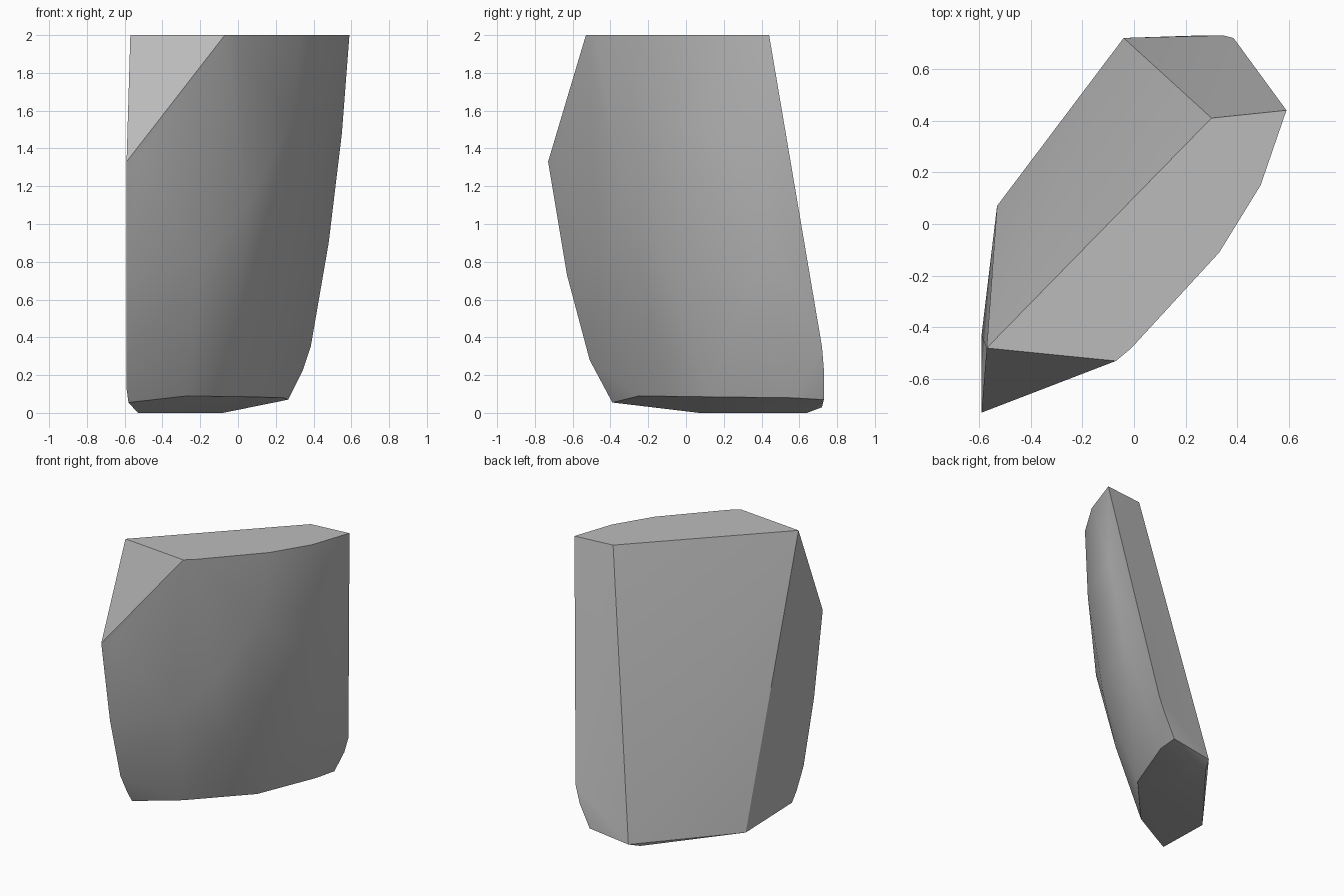
import bpy, bmesh, math

cube = bpy.data.objects.get("Cube")
if cube:
    bpy.data.objects.remove(cube, do_unlink=True)

stone = bpy.data.materials.new("stone_grey")
stone.use_nodes = True
grey = (0.5, 0.5, 0.5, 1)
stone.diffuse_color = grey
stone.node_tree.nodes["Principled BSDF"].inputs["Base Color"].default_value = grey

# Flat top outline
top = [(x, y, 2) for x, y in (
    (-.57, -.48), (-.07, -.53), (-.01, -.48), (.33, -.11),
    (.49, .15), (.59, .44), (.30, .41))]
# Slightly tilted base
base = [(-.53, .07, 0), (-.08, .64, 0), (-.04, .72, .03), (.265, .73, .07),
        (.24, .56, .08), (.07, .12, .085), (-.27, -.25, .09), (-.58, -.39, .055)]
# Left edge, chipped at the top corner
left_edge = [(-.59, -.43, .13), (-.59, -.51, .28), (-.59, -.63, .73),
             (-.59, -.73, 1.33), (-.52, -.70, 1.36)]
# Back corner and right edge
right_edge = [(.345, .73, .23), (.385, .72, .35), (.48, .45, .9), (.55, .40, 1.48)]
# Bulging front
front = [(-.01, -.20, .52), (.15, -.14, .85), (.28, -.14, 1.53),
         (.05, -.33, 1.1), (-.2, -.45, .8)]

# Wrap the corner points into one faceted boulder
bm = bmesh.new()
for point in top + base + left_edge + right_edge + front:
    bm.verts.new(point)
bmesh.ops.convex_hull(bm, input=bm.verts)
bmesh.ops.delete(bm, geom=[v for v in bm.verts if not v.link_faces], context="VERTS")
bmesh.ops.dissolve_limit(bm, angle_limit=math.radians(1), verts=bm.verts, edges=bm.edges)
bmesh.ops.recalc_face_normals(bm, faces=bm.faces)
mesh = bpy.data.meshes.new("boulder")
bm.to_mesh(mesh)
bm.free()
mesh.materials.append(stone)
boulder = bpy.data.objects.new("boulder", mesh)
bpy.context.collection.objects.link(boulder)

# Soft facets with crisp rims
bpy.ops.object.select_all(action="DESELECT")
boulder.select_set(True)
bpy.context.view_layer.objects.active = boulder
bpy.ops.object.shade_smooth_by_angle(angle=math.radians(30))
